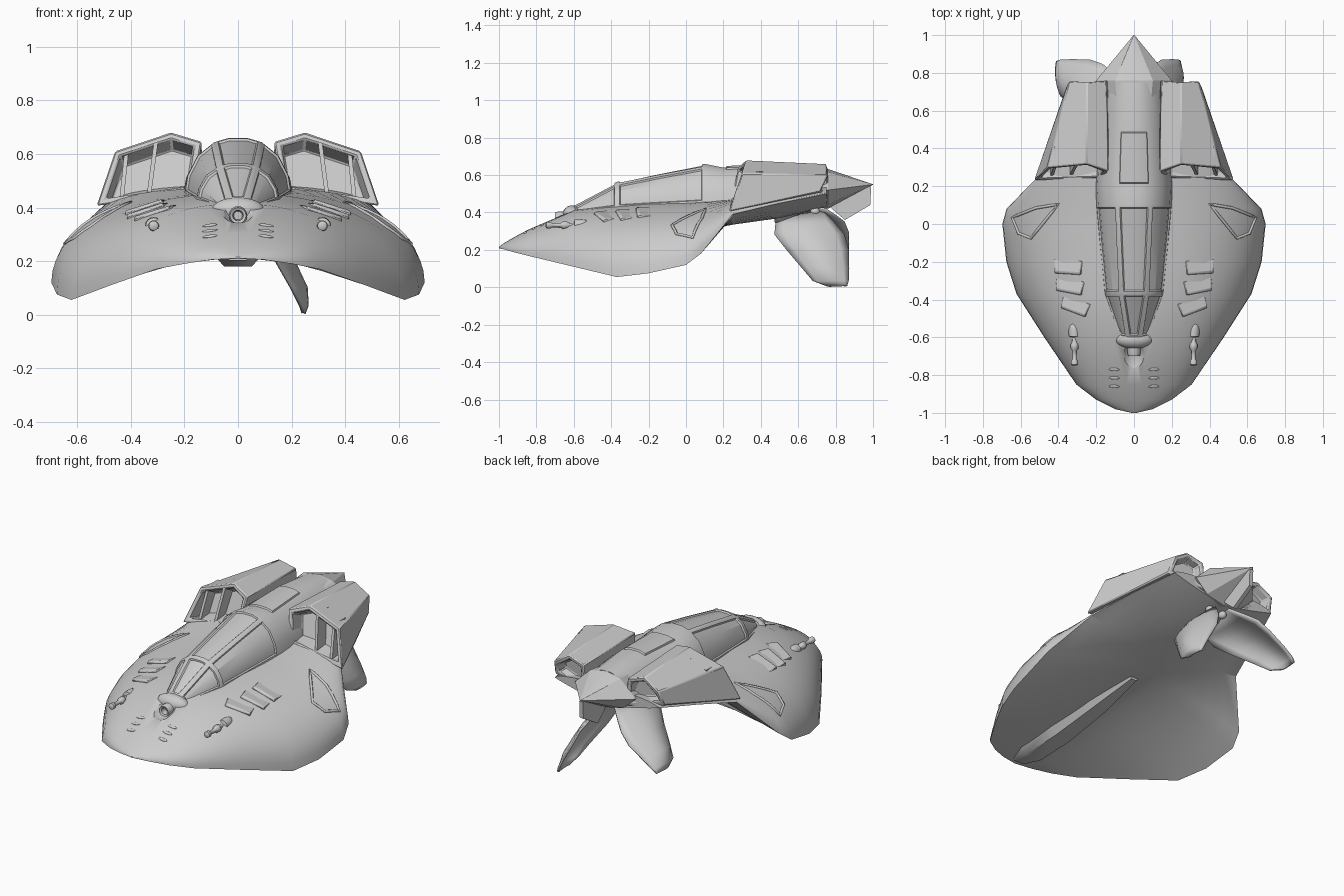
import bpy, bmesh, math
from mathutils import Matrix, Vector

cube = bpy.data.objects.get("Cube")
if cube:
    bpy.data.objects.remove(cube, do_unlink=True)

grey = bpy.data.materials.new("hull_grey")
grey.use_nodes = True
grey.diffuse_color = (0.6, 0.6, 0.6, 1)
grey.node_tree.nodes["Principled BSDF"].inputs["Base Color"].default_value = (0.6, 0.6, 0.6, 1)


def finish(name, bm, mirror=False, angle=30, bevel=0):
    """Turn a bmesh into a shaded object, optionally mirrored across x."""
    mesh = bpy.data.meshes.new(name)
    bm.to_mesh(mesh)
    bm.free()
    mesh.materials.append(grey)
    obj = bpy.data.objects.new(name, mesh)
    bpy.context.collection.objects.link(obj)
    bpy.ops.object.select_all(action='DESELECT')
    obj.select_set(True)
    bpy.context.view_layer.objects.active = obj
    bpy.ops.object.shade_smooth_by_angle(angle=math.radians(angle))
    if bevel:
        mod = obj.modifiers.new("bevel", 'BEVEL')
        mod.width = bevel
        mod.limit_method = 'ANGLE'
    if mirror:
        obj.modifiers.new("mirror", 'MIRROR')
    return obj


def loft(rings, closed=True, caps=True):
    """Skin matching rings; returns the bmesh, its rows of faces and the caps."""
    bm = bmesh.new()
    rows = [[bm.verts.new(p) for p in ring] for ring in rings]
    n = len(rows[0])
    grid = []
    for a, b in zip(rows, rows[1:]):
        grid.append([bm.faces.new((a[j], a[(j + 1) % n], b[(j + 1) % n], b[j]))
                     for j in range(n if closed else n - 1)])
    ends = [bm.faces.new(rows[0]), bm.faces.new(rows[-1])] if caps else []
    bmesh.ops.recalc_face_normals(bm, faces=bm.faces)
    return bm, grid, ends


def lathe(profile, centre, sides=16):
    """Revolve (y, radius) pairs about an axis along y."""
    cx, cz = centre
    turn = [2 * math.pi * k / sides for k in range(sides)]
    return loft([[(cx + r * math.cos(t), y, cz + r * math.sin(t)) for t in turn]
                 for y, r in profile])[0]


# Hull stations: y, half width, edge z, crown z, keel z
STATIONS = [(-1, .012, .21, .216, .208), (-.98, .1, .205, .232, .21), (-.93, .2, .19, .262, .215),
            (-.85, .305, .17, .305, .222), (-.6, .475, .11, .415, .245), (-.37, .622, .055, .44, .265),
            (-.2, .676, .075, .455, .285), (0, .697, .12, .46, .305), (.08, .675, .18, .465, .312),
            (.25, .51, .39, .475, .335), (.5, .43, .45, .5, .37), (.75, .34, .5, .54, .43)]
P = 2.12


def hull_z(x, y):
    for a, b in zip(STATIONS, STATIONS[1:]):
        if a[0] <= y <= b[0]:
            t = (y - a[0]) / (b[0] - a[0])
            w, ze, zc = [a[i] + (b[i] - a[i]) * t for i in (1, 2, 3)]
            return ze + (zc - ze) * (1 - min(abs(x) / w, 1) ** P) ** (1 / P)


def on_hull(x, y, twist=0):
    """Frame seated on the hull skin, z along its normal."""
    d = .02
    normal = Vector((hull_z(x - d, y) - hull_z(x + d, y),
                     hull_z(x, y - d) - hull_z(x, y + d), 2 * d)).normalized()
    tilt = Vector((0, 0, 1)).rotation_difference(normal).to_matrix().to_4x4()
    return Matrix.Translation((x, y, hull_z(x, y))) @ tilt @ Matrix.Rotation(twist, 4, 'Z')


def blob(name, matrix, radii, mirror=True):
    bm = bmesh.new()
    bmesh.ops.create_uvsphere(bm, u_segments=20, v_segments=12, radius=1,
                              matrix=matrix @ Matrix.Diagonal((*radii, 1)))
    return finish(name, bm, mirror, 60)


# Arched hull with sharp rim and vaulted underside
rings = []
for y, w, ze, zc, zk in STATIONS:
    ring = []
    for k in range(29):
        a = math.pi * k / 28
        c, s = math.cos(a), max(math.sin(a), 0)
        ring.append((math.copysign(w * abs(c) ** (2 / P), c), y, ze + (zc - ze) * s ** (2 / P)))
    for k in range(1, 12):
        t = k / 6 - 1
        ring.append((w * t, y, zk + (ze - zk) * abs(t) ** 1.4))
    rings.append(ring)
hull = finish("hull", loft(rings)[0])

# Teardrop recess in the nose
cutter = blob("recess_cutter", Matrix.Translation((0, -.73, .4)), (.066, .11, .06), False)
cut = hull.modifiers.new("recess", 'BOOLEAN')
cut.operation = 'DIFFERENCE'
cut.object = cutter
bpy.context.view_layer.objects.active = hull
bpy.ops.object.modifier_apply(modifier=cut.name)
bpy.data.objects.remove(cutter, do_unlink=True)

# Shallow keel under the nose
rings = [[(-w, y, z + h), (-w * .6, y, z), (w * .6, y, z), (w, y, z + h)]
         for y, w, z, h in ((-.97, .05, .203, .012), (-.85, .085, .18, .035),
                            (-.6, .085, .19, .05), (-.3, .07, .232, .035), (0, .03, .29, .02))]
finish("nose_keel", loft(rings)[0], angle=50)

# Canopy and spine: y, half width, base z, top z
SPINE = [(-.6, .075, .39, .435), (-.37, .155, .41, .565), (-.14, .178, .42, .615), (.1, .2, .43, .662),
         (.2, .205, .43, .642), (.5, .185, .42, .655), (.75, .165, .44, .632)]
ANGLES = [4, 20, 43, 66, 82, 98, 114, 137, 160, 176]
rings = []
for y, b, z0, z1 in SPINE:
    ring = []
    for deg in ANGLES:
        c, s = math.cos(math.radians(deg)), math.sin(math.radians(deg))
        ring.append((math.copysign(b * abs(c) ** .9, c), y, z0 + (z1 - z0) * s ** .9))
    rings.append(ring)
bm, grid, ends = loft(rings)
panes = {"side": range(0, 3), "top": range(3, 6), "far": range(6, 9)}
for rows, depth in (((0,), -.008), ((1, 2), -.008), ((4,), .008)):
    for key, cols in panes.items():
        if rows == (4,) and key != "top":
            continue
        faces = [grid[r][c] for r in rows for c in cols]
        bmesh.ops.inset_region(bm, faces=faces, thickness=.014, use_even_offset=True)
        bmesh.ops.inset_region(bm, faces=faces, thickness=.005, depth=depth, use_even_offset=True)
finish("canopy_and_spine", bm, angle=25)

# Tail spike
half = [(0, .632), (.1, .615), (.2, .52), (.12, .445), (0, .42)]
outline = half + [(-x, z) for x, z in half[-2:0:-1]]
finish("tail_spike", loft([[(x * s, y, .55 + (z - .55) * s) for x, z in outline]
                           for y, s in ((.55, .8), (.76, 1), (1, .01))])[0], angle=20)

# Engine pods with hollow intake and exhaust
mouth = [(.53, .23, .405), (.46, .3, .61), (.25, .32, .68), (.135, .28, .645), (.165, .24, .46)]
exhaust = [(.36, .72, .51), (.345, .755, .6), (.25, .75, .66), (.145, .76, .63), (.13, .76, .46)]
bm, grid, ends = loft([mouth, exhaust])
for face, depth in zip(ends, (-.09, -.05)):
    bmesh.ops.inset_region(bm, faces=[face], thickness=.025, use_even_offset=True)
    bmesh.ops.inset_region(bm, faces=[face], thickness=.01, depth=depth, use_even_offset=True)
finish("engine_pod", bm, True, 35, .006)

# Intake blades
for k, (x0, x1, top) in enumerate(((.335, .305, .655), (.435, .415, .62))):
    rings = [[(x - .008, y, z), (x + .008, y, z), (x + .008, y + .1, z), (x - .008, y + .1, z)]
             for x, y, z in ((x0, .255, .43), (x1, .312, top))]
    finish(f"intake_blade_{k + 1}", loft(rings)[0], True)

# Side flap frames lying on the hull
corners = [(.4, .105), (.52, .085), (.645, .035), (.61, -.05), (.545, -.075)]
for side, label in ((1, "left"), (-1, "right")):
    path = []
    for a, b in zip(corners, corners[1:] + corners[:1]):
        for k in range(4):
            x, y = [p + (q - p) * k / 4 for p, q in zip(a, b)]
            path.append((side * x, y, hull_z(x, y), 1))
    curve = bpy.data.curves.new(f"{label}_flap_frame", 'CURVE')
    curve.dimensions = '3D'
    curve.bevel_depth = .008
    curve.bevel_resolution = 1
    spline = curve.splines.new('POLY')
    spline.points.add(len(path) - 1)
    for point, co in zip(spline.points, path):
        point.co = co
    spline.use_cyclic_u = True
    curve.materials.append(grey)
    bpy.context.collection.objects.link(bpy.data.objects.new(f"{label}_flap_frame", curve))

# Wedge louvres and small nose slits
for k, (x, y, twist) in enumerate(((.35, -.235, .04), (.343, -.335, .16), (.315, -.44, .32))):
    bm = loft([[(s * .08, -.03, -.02), (s * .07, -.03, .006), (s * .07, -.018, .011),
                (s * .08, .045, -.004), (s * .08, .045, -.02)] for s in (-1, 1)])[0]
    bm.transform(on_hull(x, y, twist))
    finish(f"louvre_{k + 1}", bm, True, 30, .004)
    blob(f"nose_slit_{k + 1}", on_hull(.105, -.77 - .045 * k), (.028, .009, .005))

# Wing cannons
barrel = [(-.75, .01), (-.745, .018), (-.725, .018), (-.715, .011), (-.67, .011), (-.66, .02),
          (-.635, .02), (-.625, .012), (-.6, .012), (-.595, .03), (-.56, .032), (-.53, .028), (-.51, .008)]
finish("wing_cannon", lathe(barrel, (.315, .332)), True, 50)

# Nose gun under its hood
blob("nose_hood", Matrix.Translation((0, -.61, .388)), (.1, .05, .05), False)
tube = [(-.66, .016), (-.695, .02), (-.7, .03), (-.685, .035), (-.6, .035)]
finish("nose_gun", lathe(tube, (0, .37)), angle=40)

# Drooping tail fins: z, front y, back y, x, camber; the right one is swung outward
FIN = [(.4, .64, .74, .04, .01), (.34, .48, .795, .075, .04), (.28, .475, .845, .11, .055),
       (.2, .54, .868, .143, .065), (.1, .625, .87, .2, .055), (.035, .68, .868, .233, .025),
       (.006, .76, .86, .243, .004)]
for side, label, swing in ((1, "left", 0), (-1, "right", 28)):
    rings = [[(side * (x + bulge * math.sin(math.pi * k / 8)), y0 + (y1 - y0) * k / 8, z)
              for k in range(9)] for z, y0, y1, x, bulge in FIN]
    bm = loft(rings, False, False)[0]
    pivot = Vector((0, .7, .42))
    bmesh.ops.rotate(bm, verts=bm.verts, cent=pivot, matrix=Matrix.Rotation(math.radians(swing), 3, 'Y'))
    fin = finish(f"{label}_tail_fin", bm, angle=40)
    solid = fin.modifiers.new("thickness", 'SOLIDIFY')
    solid.thickness = .012
    solid.offset = 0

# Fin pivots and rudder stub
blob("fin_pivot", Matrix.Translation((.045, .69, .405)), (.022, .025, .022))
rudder = [(.76, .47), (.78, .42), (.85, .36), (.985, .44), (.99, .54), (.85, .53)]
finish("rudder_stub", loft([[(x, y, z) for y, z in rudder] for x in (-.012, .012)])[0])
